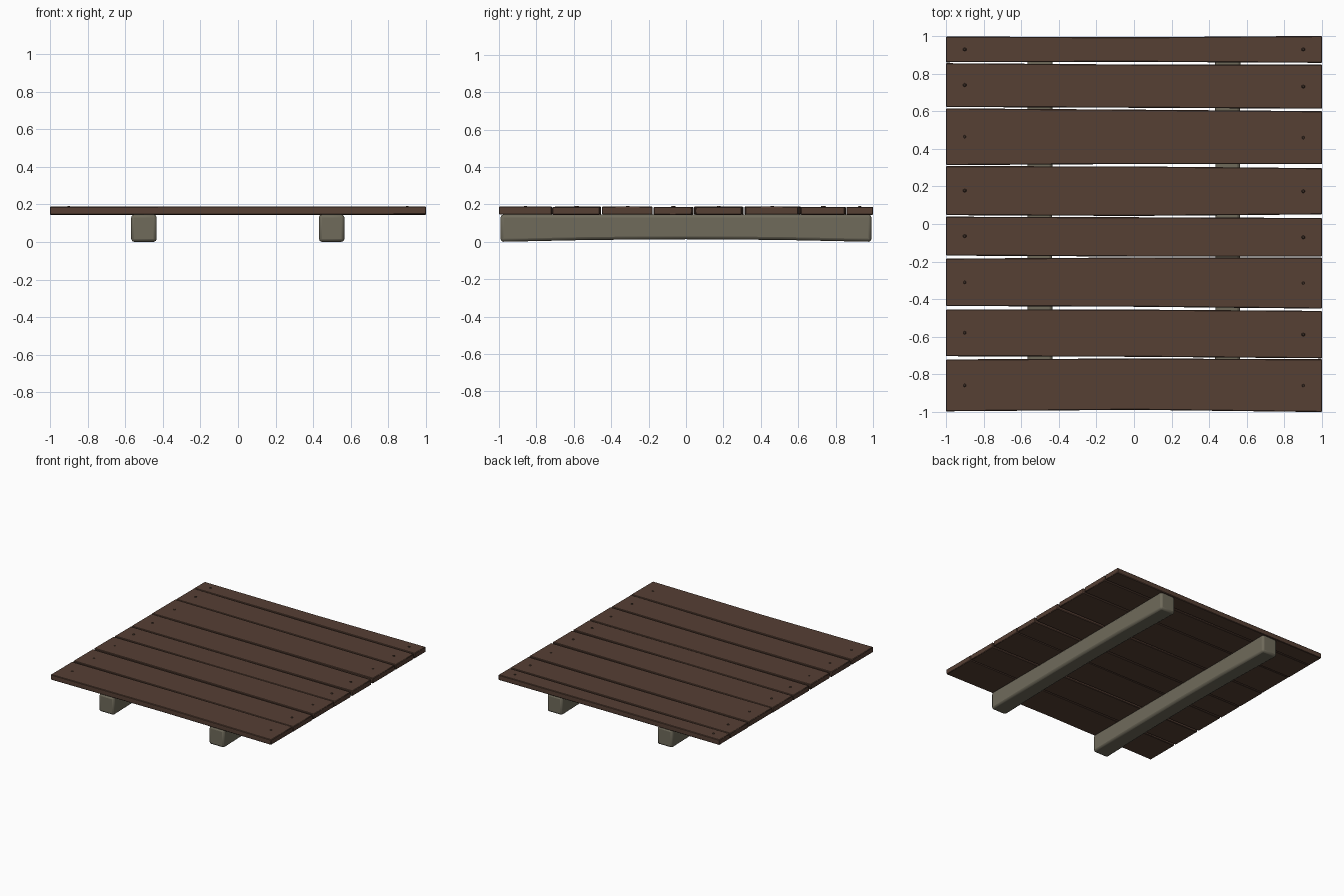
import bpy, bmesh, random

if "Cube" in bpy.data.objects:
    bpy.data.objects.remove(bpy.data.objects["Cube"])

random.seed(4)


def material(name, rgb):
    m = bpy.data.materials.new(name)
    m.diffuse_color = (*rgb, 1)
    m.use_nodes = True
    m.node_tree.nodes["Principled BSDF"].inputs["Base Color"].default_value = m.diffuse_color
    return m


BROWN = material("dark brown wood", (0.092, 0.050, 0.034))
GREY = material("weathered grey wood", (0.160, 0.146, 0.105))
NAIL = material("nail brown", (0.070, 0.042, 0.030))


def loft(name, rings, mat, bevel, segments):
    """Bridge four-point rings into a closed timber with softened edges."""
    bm = bmesh.new()
    loops = [[bm.verts.new(p) for p in ring] for ring in rings]
    for a, b in zip(loops, loops[1:]):
        for i in range(4):
            j = (i + 1) % 4
            bm.faces.new((a[i], a[j], b[j], b[i]))
    bm.faces.new(loops[0])
    bm.faces.new(loops[-1])
    bmesh.ops.recalc_face_normals(bm, faces=bm.faces)
    me = bpy.data.meshes.new(name)
    bm.to_mesh(me)
    bm.free()
    me.materials.append(mat)
    ob = bpy.data.objects.new(name, me)
    bpy.context.collection.objects.link(ob)
    mod = ob.modifiers.new("worn edges", 'BEVEL')
    mod.width = bevel
    mod.segments = segments
    mod.limit_method = 'ANGLE'
    mod.angle_limit = 0.7
    bpy.context.view_layer.objects.active = ob
    ob.select_set(True)
    bpy.ops.object.shade_smooth_by_angle(angle=0.6)
    ob.select_set(False)
    return ob


# Deck boards: low and high y edges at left, middle and right
boards = [
    ((0.860, 0.862, 0.857), (0.997, 0.993, 1.000)),
    ((0.622, 0.618, 0.613), (0.855, 0.848, 0.848)),
    ((0.313, 0.319, 0.318), (0.615, 0.608, 0.600)),
    ((0.047, 0.043, 0.051), (0.308, 0.306, 0.297)),
    ((-0.168, -0.173, -0.173), (0.039, 0.036, 0.032)),
    ((-0.436, -0.440, -0.450), (-0.184, -0.178, -0.179)),
    ((-0.703, -0.706, -0.714), (-0.454, -0.455, -0.462)),
    ((-0.996, -0.988, -1.000), (-0.720, -0.715, -0.719)),
]
TOP, BOTTOM = 0.188, 0.145
for n, (low, high) in enumerate(boards, 1):
    rings = []
    for k, x in enumerate((-1, 0, 1)):
        dz = random.uniform(-0.0015, 0.0015)
        rings.append([(x, low[k], BOTTOM + dz), (x, high[k], BOTTOM + dz),
                      (x, high[k], TOP + dz), (x, low[k], TOP + dz)])
    loft(f"deck_board_{n}", rings, BROWN, 0.004, 1)
    # Nail heads at both ends of the board
    for side, x, k in (("left", -0.9, 0), ("right", 0.9, 2)):
        bpy.ops.mesh.primitive_cone_add(vertices=6, radius1=0.011, radius2=0.006, depth=0.007,
                                        location=(x, (low[k] + high[k]) / 2, TOP + 0.001))
        nail = bpy.context.object
        nail.name = f"nail_{side}_{n}"
        nail.data.materials.append(NAIL)
        nail.select_set(False)

# Support beams, slightly arched underneath
for side, cx in (("left", -0.5), ("right", 0.498)):
    rings = []
    for y in (-0.992, -0.5, 0, 0.5, 0.992):
        z = 0.014 * (1 - y * y)
        w = 0.068 - 0.003 * (1 - y * y)
        rings.append([(cx - w, y, z), (cx + w, y, z), (cx + w, y, 0.146), (cx - w, y, 0.146)])
    loft(f"support_beam_{side}", rings, GREY, 0.016, 2)
